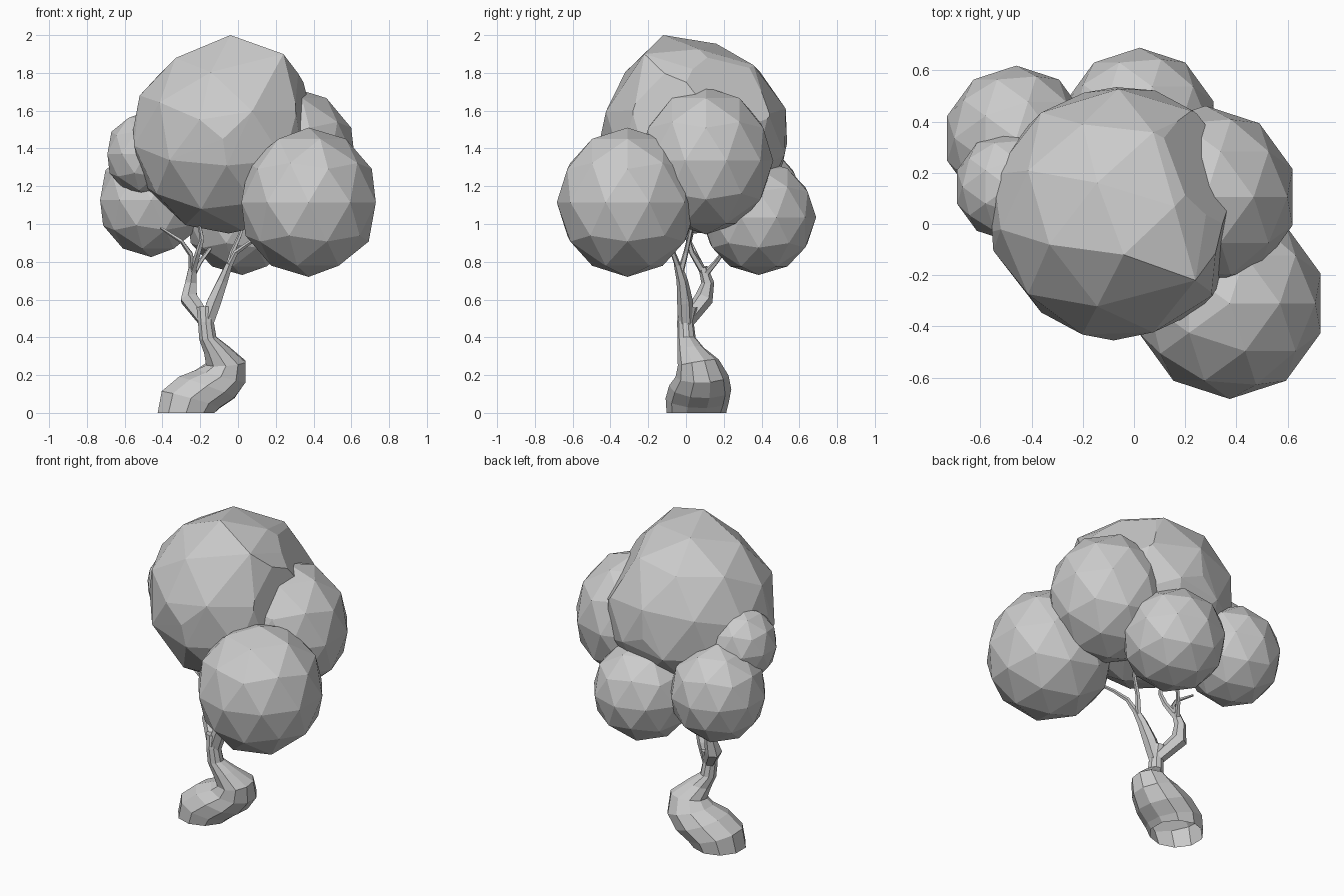
import bpy, bmesh, math
from mathutils import Vector, Matrix

if "Cube" in bpy.data.objects:
    bpy.data.objects.remove(bpy.data.objects["Cube"])


def finish(bm, name):
    mesh = bpy.data.meshes.new(name)
    bm.to_mesh(mesh)
    bm.free()
    ob = bpy.data.objects.new(name, mesh)
    bpy.context.collection.objects.link(ob)
    return ob


def leaf_ball(name, centre, radii, tilt=0, spin=0, corners=(), cuts=()):
    """Faceted foliage clump, optionally tilted, pulled to corners and flattened by planes."""
    bm = bmesh.new()
    bmesh.ops.create_icosphere(bm, subdivisions=2, radius=1)
    m = (Matrix.Translation(centre) @ Matrix.Diagonal((*radii, 1))
         @ Matrix.Rotation(math.radians(tilt), 4, 'X') @ Matrix.Rotation(math.radians(spin), 4, 'Z'))
    bmesh.ops.transform(bm, matrix=m, verts=bm.verts)
    if corners:
        pts = [v.co.copy() for v in bm.verts] + [Vector(c) for c in corners]
        bm.clear()
        for p in pts:
            bm.verts.new(p)
        bmesh.ops.convex_hull(bm, input=bm.verts[:])
        bmesh.ops.delete(bm, geom=[v for v in bm.verts if not v.link_faces], context='VERTS')
    for co, no in cuts:
        res = bmesh.ops.bisect_plane(bm, geom=bm.verts[:] + bm.edges[:] + bm.faces[:],
                                     plane_co=co, plane_no=no, clear_outer=True)
        edges = [e for e in res['geom_cut'] if isinstance(e, bmesh.types.BMEdge)]
        bmesh.ops.contextual_create(bm, geom=edges)
    bmesh.ops.recalc_face_normals(bm, faces=bm.faces)
    return finish(bm, name)


def limb(name, path, sides=8, upright=0.0):
    """Tapered open-based tube through (x, y, z, radius) points; upright levels the rings."""
    bm = bmesh.new()
    pts = [Vector(p[:3]) for p in path]
    rings = []
    for i, p in enumerate(pts):
        t = (pts[min(i + 1, len(pts) - 1)] - pts[max(i - 1, 0)]).normalized()
        n = t.lerp(Vector((0, 0, 1)), upright)
        if i == 0 and upright:
            n = Vector((0, 0, 1))
        q = Vector((0, 0, 1)).rotation_difference(n.normalized())
        ring = []
        for k in range(sides):
            a = 2 * math.pi * (k + 0.5) / sides
            ring.append(bm.verts.new(p + q @ Vector((math.cos(a), math.sin(a), 0)) * path[i][3]))
        rings.append(ring)
    for a, b in zip(rings, rings[1:]):
        for k in range(sides):
            j = (k + 1) % sides
            bm.faces.new((a[k], a[j], b[j], b[k]))
    bm.faces.new(rings[-1])
    return finish(bm, name)


# Foliage
leaf_ball("foliage_crown", (-0.06, 0.045, 1.46), (0.515, 0.505, 0.515), 17, 180,
          corners=[(-0.04, -0.12, 2.0), (0.24, -0.22, 1.9), (-0.05, 0.05, 0.95),
                   (-0.555, -0.03, 1.5), (-0.07, 0.535, 1.43), (-0.08, -0.455, 1.45)],
          cuts=[((0.36, 0.02, 1.65), (1, -0.2, 0.1)),
                ((0.35, 0.02, 1.73), (0.75, 0.4, 0.5))])
for name, c, r, rz in (
        ("foliage_front_right", (0.374, -0.31, 1.115), 0.374, 0.395),
        ("foliage_right", (0.28, 0.105, 1.335), 0.357, 0.39),
        ("foliage_back", (0.022, 0.385, 1.035), 0.304, 0.305),
        ("foliage_back_left", (-0.46, 0.335, 1.127), 0.284, 0.302),
        ("foliage_left", (-0.49, 0.145, 1.37), 0.212, 0.225)):
    leaf_ball(name, c, (r, r, rz))

# Crooked trunk
limb("trunk", [(-0.275, 0.055, 0, 0.158), (-0.25, 0.06, 0.07, 0.168),
               (-0.165, 0.075, 0.135, 0.165), (-0.09, 0.085, 0.195, 0.14),
               (-0.065, 0.065, 0.265, 0.11), (-0.115, 0.025, 0.335, 0.07),
               (-0.16, 0.003, 0.395, 0.048), (-0.17, -0.003, 0.48, 0.044),
               (-0.172, 0.01, 0.56, 0.05)], 10, upright=0.6)

# Main branches
limb("right_branch", [(-0.165, 0.0, 0.48, 0.042), (-0.125, -0.005, 0.59, 0.042),
                      (-0.08, -0.02, 0.7, 0.03), (-0.045, -0.045, 0.79, 0.02)], 6)
limb("left_branch", [(-0.175, 0.01, 0.49, 0.04), (-0.26, 0.095, 0.605, 0.05),
                     (-0.25, 0.115, 0.69, 0.034), (-0.24, 0.09, 0.77, 0.024)], 6)

# Twigs reaching into the foliage
twigs = [
    [(-0.05, -0.04, 0.77, 0.018), (-0.01, -0.07, 0.85, 0.014), (0.06, -0.11, 0.9, 0.011), (0.18, -0.18, 0.96, 0.008)],
    [(-0.06, -0.03, 0.74, 0.018), (-0.03, 0.0, 0.85, 0.014), (0.01, 0.02, 0.94, 0.011), (0.06, 0.05, 1.08, 0.008)],
    [(-0.24, 0.09, 0.75, 0.02), (-0.25, 0.05, 0.84, 0.014), (-0.3, 0.02, 0.91, 0.011), (-0.41, 0.04, 0.98, 0.007)],
    [(-0.24, 0.09, 0.75, 0.02), (-0.21, 0.03, 0.85, 0.016), (-0.19, 0.01, 0.92, 0.013), (-0.21, 0.0, 1.03, 0.008)],
    [(-0.24, 0.1, 0.73, 0.018), (-0.2, 0.16, 0.8, 0.013), (-0.14, 0.22, 0.88, 0.01), (-0.06, 0.3, 0.98, 0.007)],
]
for i, t in enumerate(twigs):
    limb(f"twig_{i + 1}", t, 5)
